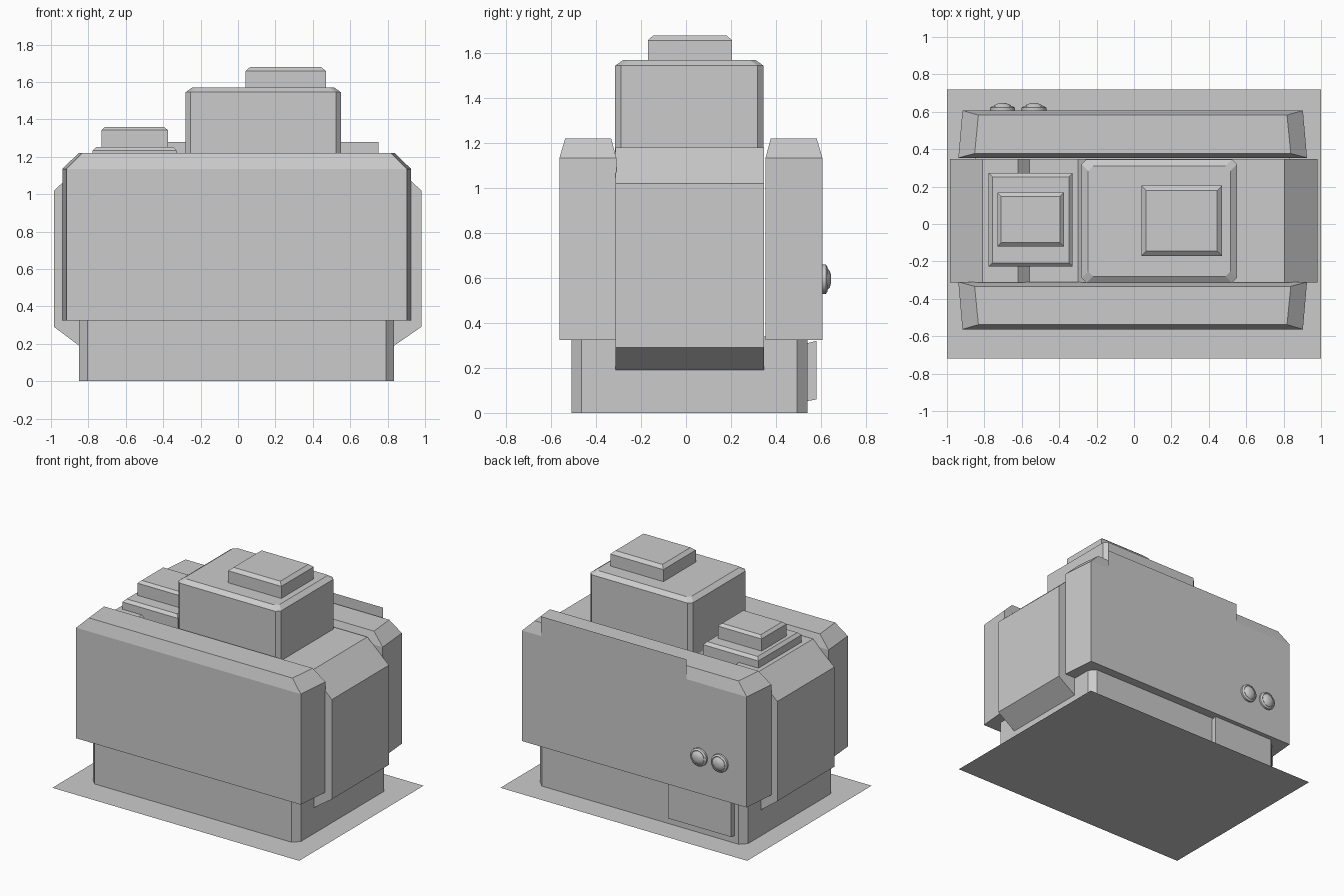
import bpy, bmesh, math
from mathutils import Matrix

cube = bpy.data.objects.get("Cube")
if cube:
    bpy.data.objects.remove(cube)

GREY = (0.6, 0.6, 0.6, 1)
paint = bpy.data.materials.new("light_grey")
paint.use_nodes = True
paint.diffuse_color = GREY
paint.node_tree.nodes["Principled BSDF"].inputs["Base Color"].default_value = GREY


def finish(name, bm):
    if any(len(f.verts) for f in bm.faces):
        bmesh.ops.recalc_face_normals(bm, faces=bm.faces)
    mesh = bpy.data.meshes.new(name)
    bm.to_mesh(mesh)
    bm.free()
    mesh.materials.append(paint)
    ob = bpy.data.objects.new(name, mesh)
    bpy.context.collection.objects.link(ob)
    return ob


def loft(name, rings):
    """Skin matching rings of points and cap both ends."""
    bm = bmesh.new()
    loops = [[bm.verts.new(p) for p in ring] for ring in rings]
    for a, b in zip(loops, loops[1:]):
        for i in range(len(a)):
            j = (i + 1) % len(a)
            bm.faces.new((a[i], a[j], b[j], b[i]))
    bm.faces.new(loops[0])
    bm.faces.new(loops[-1])
    return finish(name, bm)


def outline(x0, x1, y0, y1, z, cut=0):
    """Rectangle at height z, with corners cut off when cut is set."""
    if not cut:
        return [(x0, y0, z), (x1, y0, z), (x1, y1, z), (x0, y1, z)]
    c = cut
    return [(x0 + c, y0, z), (x1 - c, y0, z), (x1, y0 + c, z), (x1, y1 - c, z),
            (x1 - c, y1, z), (x0 + c, y1, z), (x0, y1 - c, z), (x0, y0 + c, z)]


def block(name, x0, x1, y0, y1, z0, z1, bevel=0, inset=0, cut=0):
    """Upright block with an optional sloped rim around the top."""
    rings = [outline(x0, x1, y0, y1, z0, cut), outline(x0, x1, y0, y1, z1 - bevel, cut)]
    if bevel:
        rings.append(outline(x0 + inset, x1 - inset, y0 + inset, y1 - inset, z1, cut))
    return loft(name, rings)


def sheet(name, points):
    bm = bmesh.new()
    bm.faces.new([bm.verts.new(p) for p in points])
    return finish(name, bm)


# Ground sheet and plinth
sheet("ground_sheet", outline(-1, 1, -0.72, 0.72, 0))
block("plinth", -0.85, 0.835, -0.51, 0.54, 0, 0.34, cut=0.045)

# Central body: side profile swept from front to back
profile = [(-0.85, 0.19), (-0.983, 0.29), (-0.983, 1.02), (-0.81, 1.18), (-0.62, 1.18),
           (-0.56, 1.12), (-0.3, 1.12), (-0.26, 1.18), (0.805, 1.18), (0.98, 1.02),
           (0.98, 0.29), (0.835, 0.19)]
loft("central_body", [[(x, y, z) for x, z in profile] for y in (-0.313, 0.347)])

# Outer wall slabs, the rear one mirrored from the front one
MID_Y = 0.022
for name, side in (("front_wall", 1), ("rear_wall", -1)):
    def wall_ring(z, x_out, x_in, y_out, y_in):
        return [(x, MID_Y + side * (y - MID_Y), z) for x, y in
                ((-x_out - 0.007, y_out), (x_out - 0.007, y_out),
                 (x_in - 0.007, y_in), (-x_in - 0.007, y_in))]
    loft(name, [wall_ring(0.325, 0.91, 0.932, -0.563, -0.31),
                wall_ring(1.135, 0.91, 0.932, -0.563, -0.31),
                wall_ring(1.22, 0.825, 0.845, -0.538, -0.333)])

# Tower with its cap, and the stepped hatch beside it
block("tower", -0.28, 0.55, -0.315, 0.345, 1.1, 1.57, 0.025, 0.035, 0.026)
block("tower_cap", 0.04, 0.47, -0.17, 0.205, 1.56, 1.68, 0.022, 0.025)
block("hatch_base", -0.777, -0.328, -0.228, 0.272, 1.12, 1.253, 0.02, 0.02)
block("hatch_top", -0.73, -0.375, -0.12, 0.168, 1.24, 1.36, 0.018, 0.02)

# Rear sheet and rear plinth panel
sheet("rear_sheet", [(x, 0.608, z) for x, z in
                     ((0.75, 0.4), (0.75, 1.28), (-0.43, 1.28), (-0.43, 1.0),
                      (-0.81, 1.0), (-0.81, 0.49), (-0.43, 0.49), (-0.43, 0.4))])
loft("rear_panel", [outline(-0.77, -0.26, 0.5, 0.54, 0.045)[:2]
                    + [(-0.26, 0.58, 0.06), (-0.77, 0.58, 0.06)],
                    [(-0.77, 0.5, 0.3), (-0.26, 0.5, 0.3),
                     (-0.26, 0.58, 0.32), (-0.77, 0.58, 0.32)]])

# Round knobs on the rear wall
for name, cx in (("right_knob", -0.703), ("left_knob", -0.535)):
    rings = []
    for r, y in ((0.066, 0.6), (0.066, 0.622), (0.054, 0.63), (0.05, 0.628),
                 (0.036, 0.64), (0.016, 0.646)):
        rings.append([(cx + r * math.cos(a), y, 0.595 + r * math.sin(a))
                      for a in (math.tau * i / 16 for i in range(16))])
    knob = loft(name, rings)
    bpy.ops.object.select_all(action="DESELECT")
    knob.select_set(True)
    bpy.context.view_layer.objects.active = knob
    bpy.ops.object.shade_smooth_by_angle(angle=math.radians(35))
